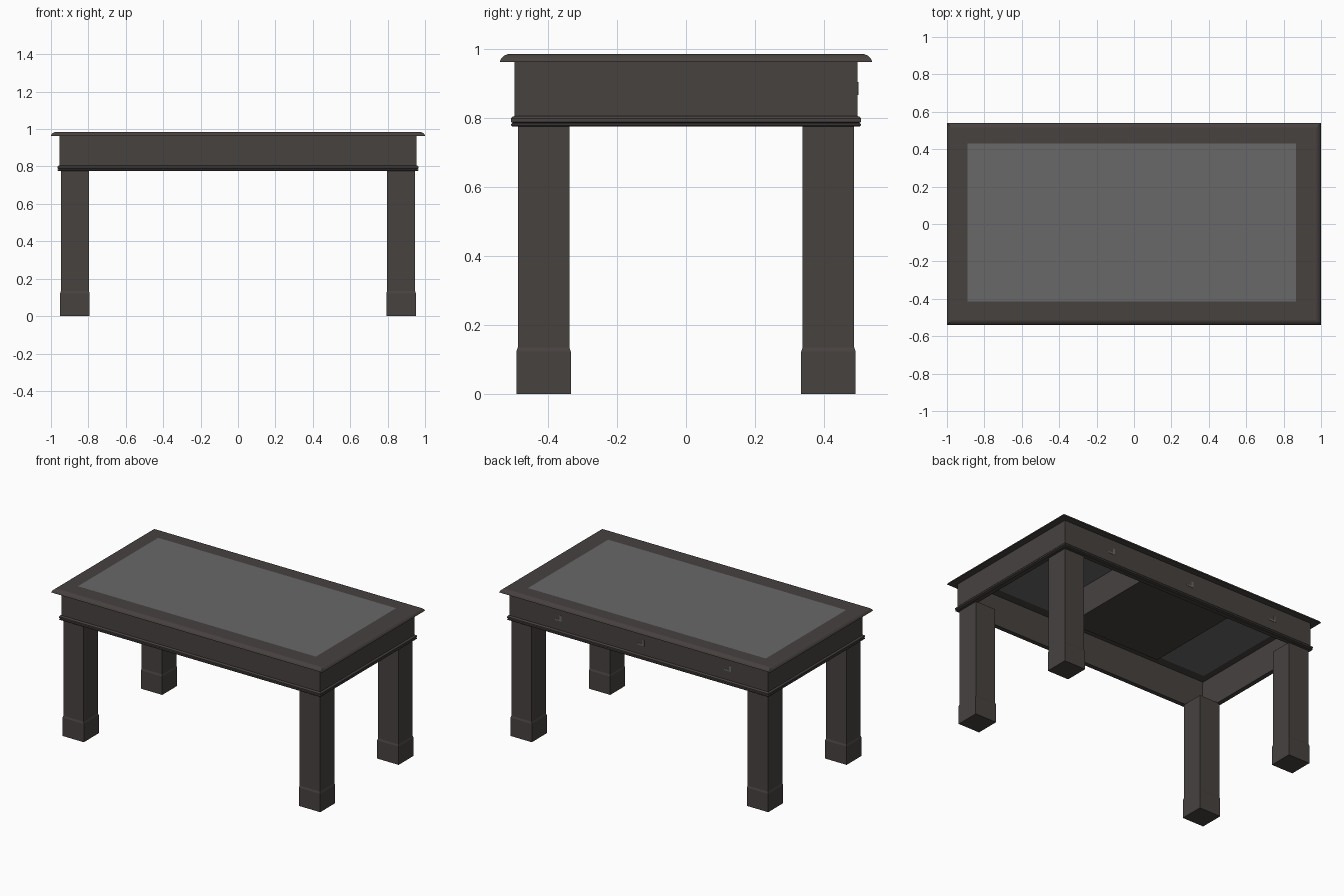
import bpy, bmesh

if "Cube" in bpy.data.objects:
    bpy.data.objects.remove(bpy.data.objects["Cube"])


def material(name, rgb):
    m = bpy.data.materials.new(name)
    m.diffuse_color = (*rgb, 1)
    m.use_nodes = True
    m.node_tree.nodes["Principled BSDF"].inputs["Base Color"].default_value = m.diffuse_color
    return m


WOOD = material("dark wood", (0.063, 0.054, 0.051))
GREY = material("grey inlay", (0.140, 0.140, 0.140))


def rect(x0, x1, y0, y1, z):
    return [(x0, y0, z), (x1, y0, z), (x1, y1, z), (x0, y1, z)]


def loft(name, rings, closed=False, caps=(0, 0)):
    """Skin a stack of rectangles; caps give the material of each end."""
    bm = bmesh.new()
    loops = [[bm.verts.new(p) for p in r] for r in rings]
    pairs = list(zip(loops, loops[1:]))
    if closed:
        pairs.append((loops[-1], loops[0]))
    for a, b in pairs:
        for i in range(4):
            j = (i + 1) % 4
            bm.faces.new((a[i], a[j], b[j], b[i]))
    if not closed:
        for ring, mat in ((loops[0], caps[0]), (loops[-1], caps[1])):
            bm.faces.new(ring).material_index = mat
    bmesh.ops.recalc_face_normals(bm, faces=bm.faces)
    me = bpy.data.meshes.new(name)
    bm.to_mesh(me)
    bm.free()
    me.materials.append(WOOD)
    me.materials.append(GREY)
    ob = bpy.data.objects.new(name, me)
    bpy.context.collection.objects.link(ob)
    return ob


def centred(hy, z, extra=0.46):
    return rect(-hy - extra, hy + extra, -hy, hy, z)


def box(name, x0, x1, y0, y1, z0, z1, mat=0):
    return loft(name, [rect(x0, x1, y0, y1, z0), rect(x0, x1, y0, y1, z1)])


# Tabletop with a rounded edge, hollow underneath, grey inlay on both sides
inlay = (-0.89, 0.865, -0.415, 0.43)
edge = [(0.475, 0.979), (0.475, 0.962), (0.54, 0.962), (0.54, 0.965),
        (0.535, 0.974), (0.527, 0.981), (0.517, 0.985)]
loft("tabletop",
     [rect(*inlay, 0.979)] + [centred(y, z) for y, z in edge] + [rect(*inlay, 0.985)],
     caps=(1, 1))

# Apron frame
apron = [(0.475, 0.78), (0.498, 0.78), (0.498, 0.963), (0.475, 0.963)]
loft("apron", [centred(y, z, 0.457) for y, z in apron], closed=True)

# Moulding round the foot of the apron
bead = [(0.474, 0.775), (0.503, 0.775), (0.507, 0.778), (0.507, 0.783), (0.503, 0.786),
        (0.508, 0.789), (0.508, 0.798), (0.504, 0.803), (0.497, 0.806), (0.474, 0.806)]
loft("apron_moulding", [centred(y, z, 0.457) for y, z in bead], closed=True)

# Drawer box hanging under the top, open side towards the back apron
box("drawer_box", -0.34, 0.34, -0.19, 0.476, 0.785, 0.978)

# Four square legs with thicker feet
for sx, side in ((-1, "left"), (1, "right")):
    for sy, end in ((-1, "front"), (1, "back")):
        cx, cy = sx * 0.872, sy * 0.413
        stack = [(0.079, 0), (0.079, 0.122), (0.075, 0.134), (0.075, 0.778)]
        loft(f"{end}_{side}_leg",
             [rect(cx - h, cx + h, cy - h, cy + h, z) for h, z in stack])

# Small hooked drawer pulls, thin plates on the back
for i, x in enumerate((0.60, -0.01, -0.65)):
    for part, b in (("stem", (x - 0.032, x - 0.018, 0.872, 0.905)),
                    ("hook", (x - 0.032, x + 0.018, 0.866, 0.876))):
        ob = box(f"drawer_pull_{part}_{i + 1}", b[0], b[1], 0.497, 0.500, b[2], b[3])
        ob.data.materials.clear()
        ob.data.materials.append(GREY)
